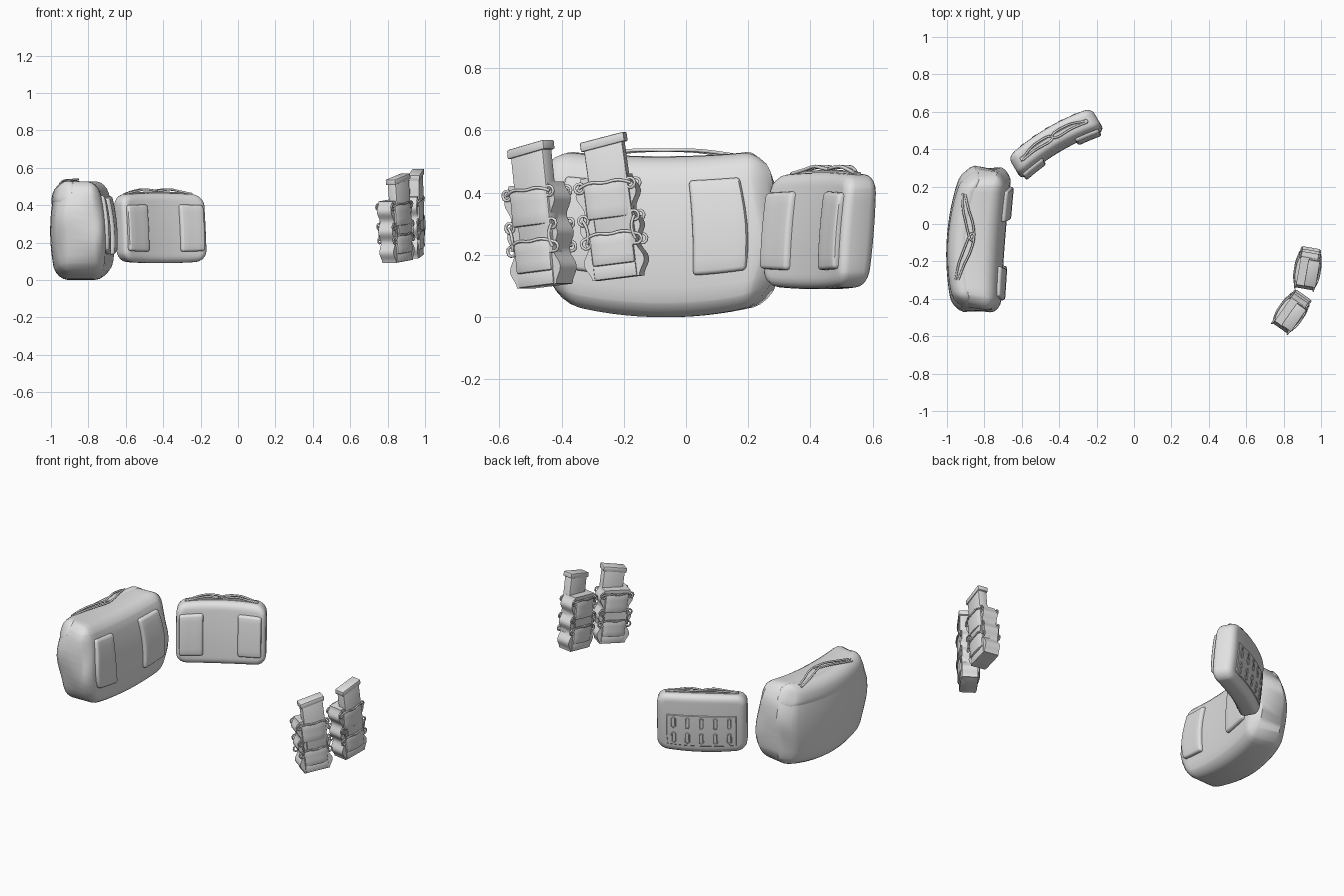
import bpy, bmesh, math
from mathutils import Matrix, Vector

if "Cube" in bpy.data.objects:
    bpy.data.objects.remove(bpy.data.objects["Cube"])

grey = bpy.data.materials.new("light_grey_fabric")
grey.diffuse_color = (0.76, 0.76, 0.76, 1)
grey.use_nodes = True
grey.node_tree.nodes["Principled BSDF"].inputs["Base Color"].default_value = grey.diffuse_color


def place(x, y, z, yaw, lean=0):
    """Local frame: X along the belt, Y through the thickness, Z up."""
    return (Matrix.Translation((x, y, z)) @ Matrix.Rotation(math.radians(yaw), 4, 'Z')
            @ Matrix.Rotation(math.radians(lean), 4, 'Y'))


def finish(name, bm, M, warp=None):
    for v in bm.verts:
        v.co = M @ (Vector(warp(*v.co)) if warp else v.co)
    bmesh.ops.recalc_face_normals(bm, faces=bm.faces)
    me = bpy.data.meshes.new(name)
    bm.to_mesh(me)
    bm.free()
    ob = bpy.data.objects.new(name, me)
    me.materials.append(grey)
    bpy.context.collection.objects.link(ob)
    return ob


def box(name, M, x, y, z, r, warp=None, corner=0, seg=3, step=0.0):
    """Rounded box from ranges; corner rounds the outline seen along Y first."""
    bm = bmesh.new()
    bmesh.ops.create_cube(bm, size=1)
    for v in bm.verts:
        v.co = [a[0] + (c + 0.5) * (a[1] - a[0]) for a, c in zip((x, y, z), v.co)]
    if corner:
        es = [e for e in bm.edges if abs(e.verts[0].co.y - e.verts[1].co.y) > 1e-5]
        bmesh.ops.bevel(bm, geom=es, offset=corner, segments=5, profile=0.5, affect='EDGES')
        es = [e for e in bm.edges if abs(e.verts[0].co.y - e.verts[1].co.y) < 1e-5]
    else:
        es = bm.edges[:]
    bmesh.ops.bevel(bm, geom=es, offset=r, segments=seg, profile=0.5, affect='EDGES')
    if step:
        for axis, rng in ((0, x), (2, z)):
            n = max(2, round((rng[1] - rng[0]) / step))
            for i in range(1, n):
                co, no = Vector(), Vector()
                co[axis] = rng[0] + (rng[1] - rng[0]) * i / n + 0.0007
                no[axis] = 1
                bmesh.ops.bisect_plane(bm, geom=bm.verts[:] + bm.edges[:] + bm.faces[:],
                                       plane_co=co, plane_no=no, dist=1e-5)
    return finish(name, bm, M, warp)


def cord(name, M, pts, r, warp=None, closed=False, smooth=True):
    cu = bpy.data.curves.new(name, 'CURVE')
    cu.dimensions = '3D'
    cu.bevel_depth = r
    cu.bevel_resolution = 1
    cu.resolution_u = 4
    sp = cu.splines.new('NURBS' if smooth else 'POLY')
    sp.points.add(len(pts) - 1)
    for p, q in zip(sp.points, pts):
        p.co = (*(M @ Vector(warp(*q) if warp else q)), 1)
    sp.use_cyclic_u = closed
    if smooth:
        sp.order_u = 3
        sp.use_endpoint_u = True
    cu.use_fill_caps = True
    cu.materials.append(grey)
    ob = bpy.data.objects.new(name, cu)
    bpy.context.collection.objects.link(ob)


# ---------- large pouch ----------
L = place(-0.845, -0.065, 0, 85.5)


def sag(x, y, z):
    h = max(0, min(1, z / 0.53))
    mid = math.sin(math.pi * h)
    end = max(0, abs(x) - 0.28) / 0.1
    y2 = y * (0.74 + 0.26 * mid ** 0.6) * (1 - 1.1 * x * x) - 0.22 * x * x
    y2 -= 0.03 * (0.5 - h) if y < 0 else 0
    x2 = x * (0.86 + 0.14 * mid) - 0.02 * h
    x2 += math.copysign(0.01, x) * end * math.sin(19 * z + 14 * y)
    x2 *= 1 - (4.5 if x > 0 else 1.5) * y * y * min(1, max(0, end))
    z2 = z + 0.3 * x * x * (1 - h) + (0.12 * x * x - 0.015) * h
    return x2, y2, z2


box("large_pouch", L, (-0.395, 0.395), (-0.155, 0.155), (0, 0.53), 0.07, sag, seg=4, step=0.05)
box("large_pouch_flap", L, (-0.396, 0.396), (0.03, 0.163), (0.385, 0.532), 0.058, sag, seg=4, step=0.05)
for x in (-0.235, 0.2):
    box("large_inner_pad", L, (x - 0.09, x + 0.09), (-0.178, -0.12), (0.135, 0.45), 0.014, sag, step=0.05)
for a, b in ((0.22, -0.03), (-0.24, 0.02)):
    cord("large_zip_pull", L, [(a + (b - a) * k, t, z) for k, t, z in (
        (0, 0.09, 0.512), (.3, 0.085, 0.527), (.6, 0.06, 0.536), (1, 0.03, 0.536),
        (.95, 0.005, 0.536), (.6, 0.02, 0.538), (.3, 0.055, 0.532), (0, 0.075, 0.52))], 0.006)

# ---------- medium pouch ----------
S = place(-0.428, 0.45, 0, 30.5)


def bow(x, y, z):
    k = (z - 0.275) / 0.185
    return x, y * (1 - 0.12 * k * k) - 0.42 * x * x + 0.016 * k, z - 0.15 * x * x * k


box("medium_pouch", S, (-0.258, 0.258), (-0.063, 0.065), (0.09, 0.465), 0.035, bow, corner=0.06, seg=4, step=0.045)
for x in (-0.17, 0.165):
    box("medium_inner_pad", S, (x - 0.068, x + 0.068), (-0.083, -0.04), (0.15, 0.405), 0.014, bow, step=0.045)
box("medium_back_panel", S, (-0.2, 0.2), (0.05, 0.069), (0.14, 0.34), 0.003, bow, seg=1, step=0.045)
for z in (0.19, 0.29):
    for i in range(-2, 3):
        pts = [(i * 0.08 + 0.011 * math.cos(a), 0.069,
                z + 0.011 * math.sin(a) + math.copysign(0.022, math.sin(a)))
               for a in (math.pi * (k + 0.5) / 5 for k in range(10))]
        cord("webbing_slot", S, pts, 0.0035, bow, True, False)
box("medium_zip", S, (-0.21, 0.21), (-0.012, 0.012), (0.455, 0.473), 0.003, bow, seg=1, step=0.045)
for s in (-1, 1):
    cord("medium_zip_pull", S, [(s * u, v, w) for u, v, w in (
        (0.19, 0.0, 0.47), (0.13, 0.02, 0.482), (0.08, 0.022, 0.486), (0.02, 0.02, 0.482),
        (-0.01, 0.0, 0.475), (0.02, -0.02, 0.478), (0.08, -0.014, 0.488), (0.13, -0.008, 0.478),
        (0.2, -0.01, 0.468))], 0.006, bow)

# ---------- two magazine holders ----------
H = 0.33
BACK = 0.016  # the body reaches further towards the wearer


def holder(M):
    # body with wavy side walls
    n = 30
    side = [(0.088 - 0.011 * math.cos(6 * math.pi * i / n), H * i / n) for i in range(n + 1)]
    outline = side + [(-x, z) for x, z in reversed(side)]
    bm = bmesh.new()
    face = bm.faces.new([bm.verts.new((x, -0.038, z)) for x, z in outline])
    out = bmesh.ops.extrude_face_region(bm, geom=[face])
    for v in out["geom"]:
        if isinstance(v, bmesh.types.BMVert):
            v.co.y = 0.038 + BACK
    finish("holder_body", bm, M)
    # magazine with a sloped base plate on top
    slope = lambda x, y, z: (x + 0.013 - 0.02 * (z - 0.3), y - 0.02, z + (0.13 * x if z > 0.3 else 0))
    box("magazine", M, (-0.064, 0.064), (-0.027, 0.027), (0.1, 0.43), 0.006, slope, seg=2)
    box("magazine_base", M, (-0.073, 0.073), (-0.032, 0.032), (0.425, 0.455), 0.005, slope, seg=2)
    box("holder_foot", M, (-0.07, 0.07), (-0.043, 0.043 + BACK), (0.0, 0.05), 0.006, seg=2)
    # wrapped webbing panels and cord lacing on both faces
    for f in (-1, 1):
        F = M @ Matrix.Translation((0, BACK if f > 0 else 0, 0))
        curve = lambda x, y, z: (x, f * (y - 1.6 * x * x), z)
        for z0, z1 in ((0.045, 0.145), (0.195, 0.31)):
            box("webbing_panel", F, (-0.07, 0.07), (0.02, 0.056), (z0, z1), 0.008, curve, seg=2, step=0.035)
            cord("panel_cord", F, [(-0.085, f * 0.042, z1 - 0.01), (-0.05, f * 0.056, z1 + 0.008),
                                   (0, f * 0.06, z1 - 0.004), (0.05, f * 0.056, z1 + 0.008),
                                   (0.085, f * 0.042, z1 - 0.01)], 0.005)
        for s in (-1, 1):
            cord("side_cord", F, [(s * 0.08, f * 0.044, 0.12), (s * 0.062, f * 0.054, 0.16),
                                  (s * 0.085, f * 0.045, 0.195)], 0.005)
            for z in (0.12, 0.195, 0.3):
                cord("cord_ring", F, [(s * 0.083 + 0.016 * math.cos(a), f * 0.042, z + 0.016 * math.sin(a))
                                      for a in (k * math.pi / 5 for k in range(10))], 0.005, None, True, False)


holder(place(0.86, -0.458, 0.1, 55, -6))
holder(place(0.94, -0.218, 0.125, 80, -7))

# smooth shading with sharp creases kept
for ob in bpy.data.objects:
    ob.select_set(ob.type == 'MESH')
    if ob.type == 'MESH':
        bpy.context.view_layer.objects.active = ob
bpy.ops.object.shade_smooth_by_angle(angle=math.radians(35))
